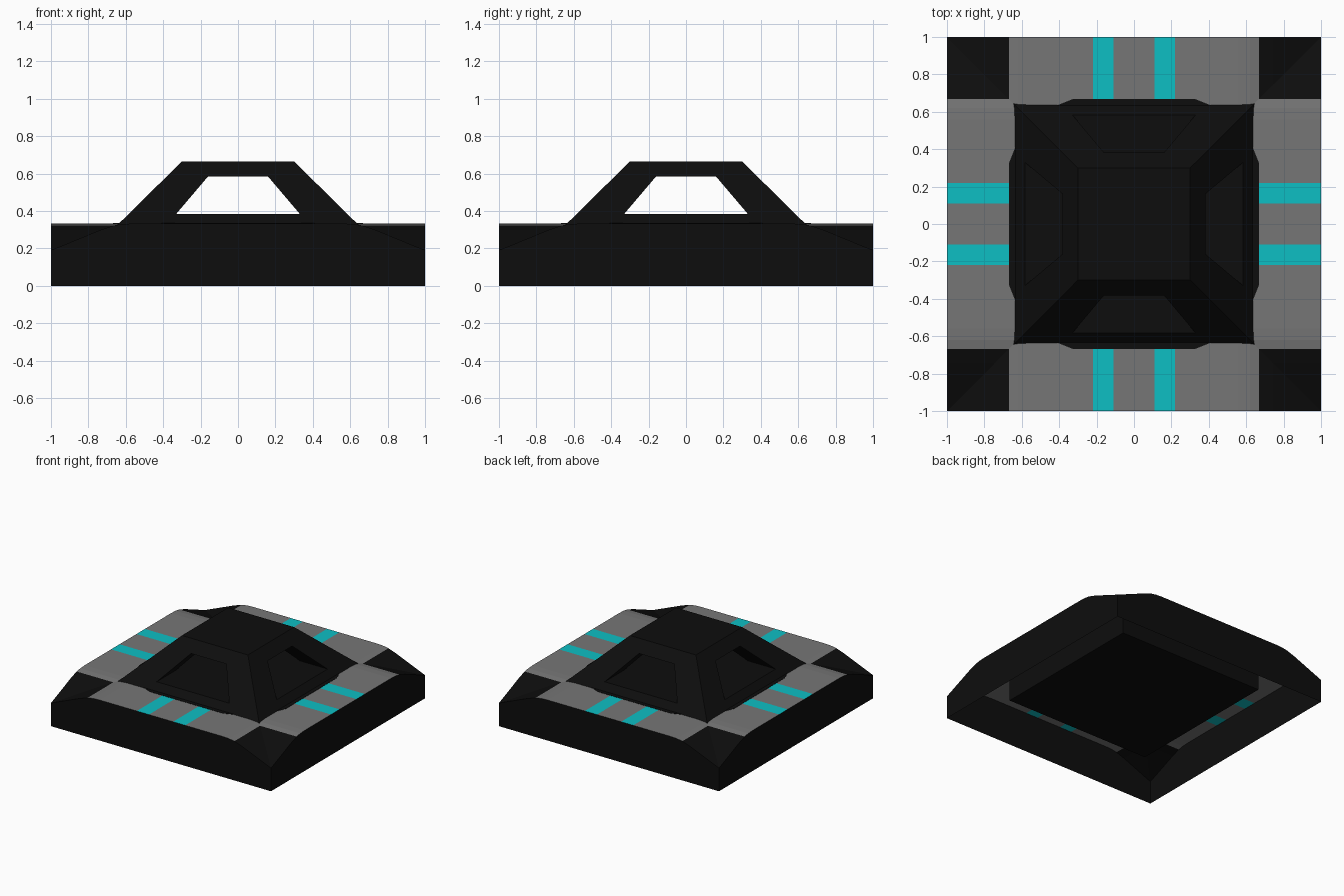
import bpy, bmesh
from math import pi
from mathutils import Matrix

if "Cube" in bpy.data.objects:
    bpy.data.objects.remove(bpy.data.objects["Cube"])


def material(name, col):
    m = bpy.data.materials.new(name)
    m.diffuse_color = (*col, 1)
    m.use_nodes = True
    m.node_tree.nodes["Principled BSDF"].inputs["Base Color"].default_value = m.diffuse_color
    return m


BLACK = material("black", (0.004, 0.004, 0.004))
GREY = material("mid_grey", (0.18, 0.18, 0.18))
CYAN = material("cyan", (0.004, 0.52, 0.55))


def finish(name, bm, mats):
    me = bpy.data.meshes.new(name)
    bm.normal_update()
    bm.to_mesh(me)
    bm.free()
    ob = bpy.data.objects.new(name, me)
    bpy.context.collection.objects.link(ob)
    for m in mats:
        me.materials.append(m)
    return ob


def loft(name, lower, upper, mat=BLACK, rot=0):
    """Closed solid between two rings with equal point counts."""
    bm = bmesh.new()
    a = [bm.verts.new(p) for p in lower]
    b = [bm.verts.new(p) for p in upper]
    bm.faces.new(a)
    bm.faces.new(b)
    for i in range(len(a)):
        j = (i + 1) % len(a)
        bm.faces.new((a[i], a[j], b[j], b[i]))
    bmesh.ops.recalc_face_normals(bm, faces=bm.faces)
    bm.transform(Matrix.Rotation(rot, 4, 'Z'))
    return finish(name, bm, [mat])


def square(r, z):
    return [(-r, -r, z), (r, -r, z), (r, r, z), (-r, r, z)]


# Deck height: flat in the middle, rounding down towards the corners
PROFILE = [(0, .333), (.56, .333), (.62, .33), (.667, .322), (.74, .297), (1, .19)]


def height(x, y):
    t = min(abs(x), abs(y))
    for (a, za), (b, zb) in zip(PROFILE, PROFILE[1:]):
        if t <= b:
            return za + (zb - za) * (t - a) / (b - a)
    return .19


# Deck with folded corners, stripes and outer walls, open underneath
half = [.11, .22, .56, .62, .667, .74, 1]
grid = [-v for v in reversed(half)] + half
n = len(grid)
bm = bmesh.new()
V = [[bm.verts.new((x, y, height(x, y))) for y in grid] for x in grid]
for i in range(n - 1):
    for j in range(n - 1):
        u = abs(grid[i] + grid[i + 1]) / 2
        v = abs(grid[j] + grid[j + 1]) / 2
        if max(u, v) < .6:
            continue
        q = [V[i][j], V[i + 1][j], V[i + 1][j + 1], V[i][j + 1]]
        if (grid[i] + grid[i + 1]) * (grid[j] + grid[j + 1]) < 0:
            q = q[1:] + q[:1]          # fold follows the corner diagonal
        lo = min(u, v)
        mat = 0 if lo > .667 else 2 if .11 < lo < .22 else 1
        for tri in ((q[0], q[1], q[2]), (q[0], q[2], q[3])):
            bm.faces.new(tri).material_index = mat
rim = ([V[i][0] for i in range(n)] + [V[-1][j] for j in range(1, n)]
       + [V[i][-1] for i in range(n - 2, -1, -1)] + [V[0][j] for j in range(n - 2, 0, -1)])
feet = [bm.verts.new((p.co.x, p.co.y, 0)) for p in rim]
for k in range(len(rim)):
    m = (k + 1) % len(rim)
    bm.faces.new((feet[k], feet[m], rim[m], rim[k]))
bmesh.ops.delete(bm, geom=[p for p in bm.verts if not p.link_faces], context='VERTS')
finish("deck", bm, [BLACK, GREY, CYAN])

# Box hanging below the centre
loft("under_box", square(.665, .13), square(.665, .315))

# Central frustum with window tunnels cut through both ways
dome = loft("raised_centre", square(.66, .31), square(.3, .665))
for k in range(2):
    trap = [(-.33, .385), (.33, .385), (.16, .585), (-.16, .585)]
    cut = loft("window_cutter", [(x, -1, z) for x, z in trap],
               [(x, 1, z) for x, z in trap], rot=k * pi / 2)
    cut.hide_render = True
    cut.hide_set(True)
    mod = dome.modifiers.new("windows", 'BOOLEAN')
    mod.operation = 'DIFFERENCE'
    mod.solver = 'EXACT'
    mod.object = cut

# Low sill below each window
for k in range(4):
    foot = [(-.41, -.635), (-.33, -.667), (.33, -.667), (.41, -.635), (.41, -.6), (-.41, -.6)]
    loft("window_sill", [(x, y, .31) for x, y in foot],
         [(x, y, .335) for x, y in foot], rot=k * pi / 2)
